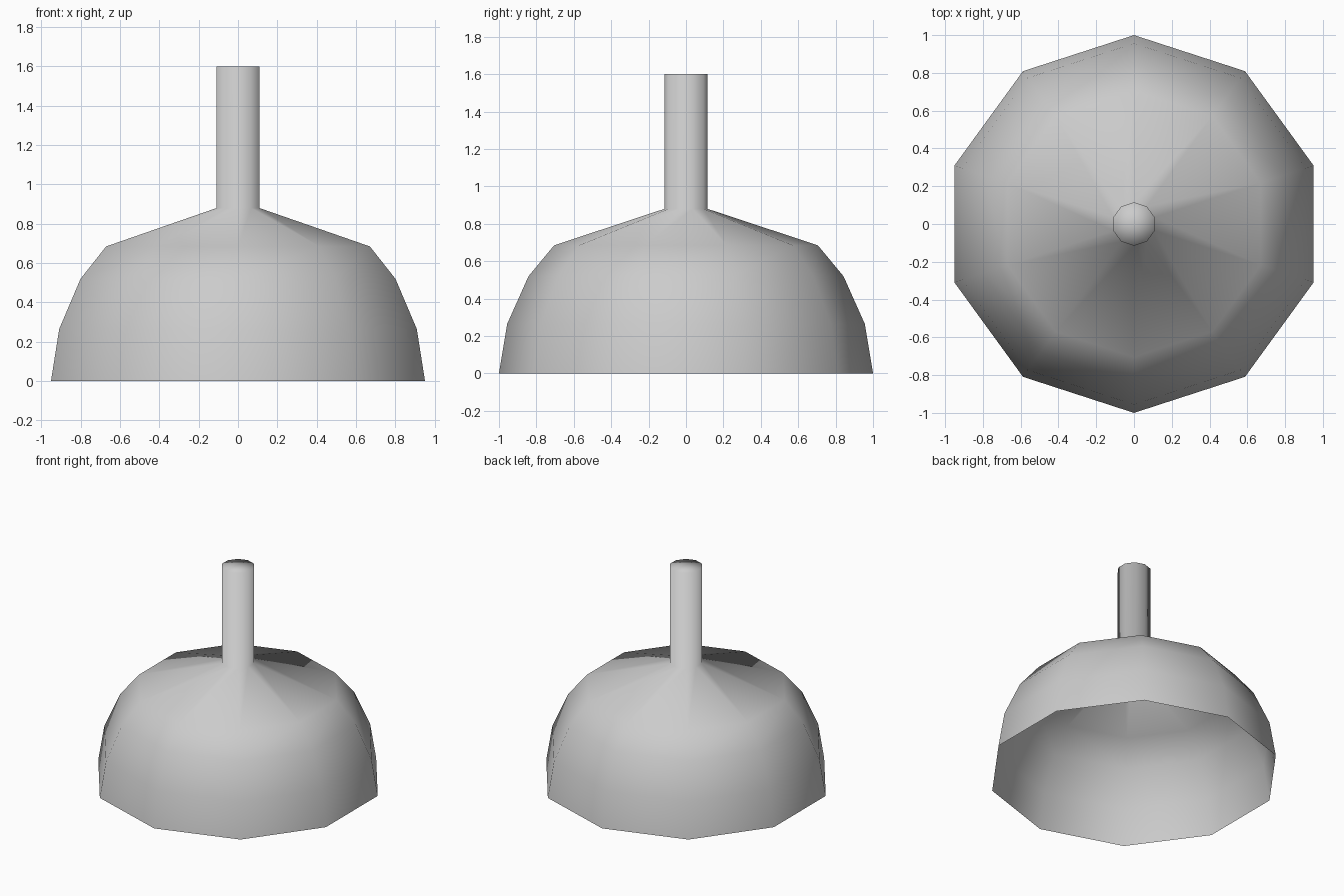
import bpy, bmesh, math

if "Cube" in bpy.data.objects:
    bpy.data.objects.remove(bpy.data.objects["Cube"])

SIDES = 10
# (radius, height) from the open rim up to the top of the stem
PROFILE = [(1.0, 0.0), (0.956, 0.265), (0.842, 0.52), (0.705, 0.685),
           (0.115, 0.88), (0.115, 1.6)]

bm = bmesh.new()


def ring(radius, z):
    angles = [math.pi / 2 + 2 * math.pi * i / SIDES for i in range(SIDES)]
    return [bm.verts.new((radius * math.cos(a), radius * math.sin(a), z)) for a in angles]


# Ten-sided open bell flowing into a narrow stem
rings = [ring(r, z) for r, z in PROFILE]
for low, high in zip(rings, rings[1:]):
    for i in range(SIDES):
        j = (i + 1) % SIDES
        bm.faces.new((low[i], low[j], high[j], high[i]))

# Closed top of the stem
tip = bm.verts.new((0, 0, PROFILE[-1][1]))
for i in range(SIDES):
    bm.faces.new((rings[-1][i], rings[-1][(i + 1) % SIDES], tip))

# Smooth shading across the whole surface
for face in bm.faces:
    face.smooth = True

mesh = bpy.data.meshes.new("bell_shade")
bm.to_mesh(mesh)
bm.free()
shade = bpy.data.objects.new("bell_shade", mesh)
bpy.context.collection.objects.link(shade)
